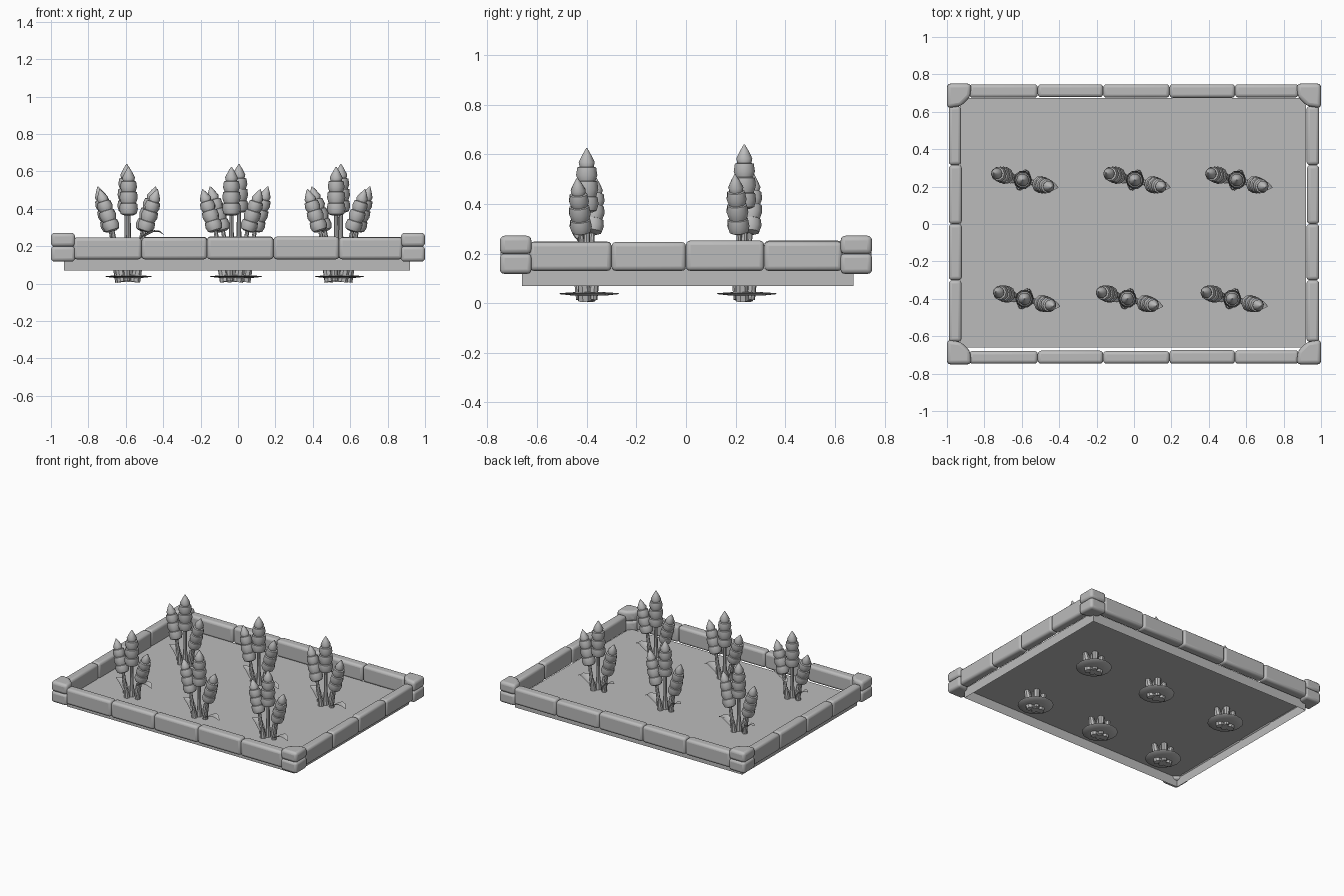
import bpy, bmesh, math, random
from mathutils import Vector, Matrix

random.seed(4)
cube = bpy.data.objects.get("Cube")
if cube:
    bpy.data.objects.remove(cube)

grey = bpy.data.materials.new("plain_grey")
grey.use_nodes = True
GREY = (0.5, 0.5, 0.5, 1)
grey.diffuse_color = GREY
grey.node_tree.nodes["Principled BSDF"].inputs["Base Color"].default_value = GREY


def finish(bm, name, bevel=0, smooth=True):
    """Turn a bmesh into a named object with optional rounded edges."""
    bmesh.ops.recalc_face_normals(bm, faces=bm.faces)
    me = bpy.data.meshes.new(name)
    bm.to_mesh(me)
    bm.free()
    me.materials.append(grey)
    ob = bpy.data.objects.new(name, me)
    bpy.context.collection.objects.link(ob)
    if bevel:
        mod = ob.modifiers.new("rounding", 'BEVEL')
        mod.width, mod.segments = bevel, 3
    if smooth:
        bpy.ops.object.select_all(action='DESELECT')
        ob.select_set(True)
        bpy.context.view_layer.objects.active = ob
        bpy.ops.object.shade_smooth_by_angle(angle=math.radians(40))
    return ob


def prism(points, z0, z1, name, bevel=0):
    bm = bmesh.new()
    base = bm.faces.new([bm.verts.new((x, y, z0)) for x, y in points])
    top = bmesh.ops.extrude_face_region(bm, geom=[base])["geom"]
    verts = [v for v in top if isinstance(v, bmesh.types.BMVert)]
    bmesh.ops.translate(bm, verts=verts, vec=(0, 0, z1 - z0))
    return finish(bm, name, bevel)


def rect(x0, x1, y0, y1):
    return [(x0, y0), (x1, y0), (x1, y1), (x0, y1)]


# Soil tray, open underneath
bm = bmesh.new()
bmesh.ops.create_cube(bm, size=1)
bmesh.ops.transform(bm, verts=bm.verts, matrix=Matrix.Translation((-0.005, 0.007, 0.105))
                    @ Matrix.Diagonal((1.85, 1.335, 0.07, 1)))
bm.faces.ensure_lookup_table()
bmesh.ops.delete(bm, geom=[f for f in bm.faces if f.calc_center_median().z < 0.08], context='FACES_ONLY')
finish(bm, "soil_bed", smooth=False)

# Border stones along the four sides
long_cuts = [-0.88, -0.515, -0.165, 0.19, 0.54, 0.88]
short_cuts = [-0.63, -0.30, 0.0, 0.315, 0.63]
for side in (-1, 1):
    for a, b in zip(long_cuts, long_cuts[1:]):
        inner = 0.68 - random.uniform(0, 0.006)
        y0, y1 = sorted((side * inner, side * 0.747))
        prism(rect(a, b, y0, y1), 0.13, 0.25 + random.uniform(-0.004, 0.003), "long_border_stone", 0.018)
    for a, b in zip(short_cuts, short_cuts[1:]):
        inner = 0.922 + random.uniform(-0.003, 0.003)
        x0, x1 = sorted((side * inner, side * 0.99))
        prism(rect(x0, x1, a, b), 0.13, 0.25 + random.uniform(-0.004, 0.003), "short_border_stone", 0.018)

# Corner posts, two stacked stones each
corner = [(1, 0.75), (0.87, 0.75), (0.875, 0.68), (0.925, 0.63), (1, 0.62)]
for sx in (-1, 1):
    for sy in (-1, 1):
        pts = [(x * sx, y * sy) for x, y in corner]
        prism(pts, 0.118, 0.2, "corner_stone_lower", 0.018)
        prism(pts, 0.197, 0.272, "corner_stone_upper", 0.02)


def lathe(bm, profile, start, end, sides=10):
    """Revolve (radius, height fraction) pairs around the line start-end."""
    start, end = Vector(start), Vector(end)
    axis = end - start
    turn = axis.to_track_quat('Z', 'Y')
    rings = []
    for r, t in profile:
        rings.append([bm.verts.new(start + axis * t + turn @ Vector(
            (r * math.cos(k * math.tau / sides), r * math.sin(k * math.tau / sides), 0)))
            for k in range(sides)])
    for lo, hi in zip(rings, rings[1:]):
        for k in range(sides):
            n = (k + 1) % sides
            bm.faces.new((lo[k], lo[n], hi[n], hi[k]))
    bm.faces.new(rings[0])
    bm.faces.new(rings[-1])


def leaf(bm, path, width):
    """Tapered, folded, arching blade through the path points."""
    rows = []
    for i, p in enumerate(path):
        p = Vector(p)
        w = width * math.sin(math.pi * (0.12 + 0.86 * i / (len(path) - 1)))
        rows.append([bm.verts.new(p + Vector((0.2 * w * s, w * s, 0.35 * w * abs(s)))) for s in (-1, 0, 1)])
    for a, b in zip(rows, rows[1:]):
        for k in range(2):
            bm.faces.new((a[k], a[k + 1], b[k + 1], b[k]))


# Grain head profile: cupped tiers ending in a pointed tip
TIERS = [(0.024, 0), (0.042, 0.03), (0.05, 0.13), (0.046, 0.24),
         (0.04, 0.25), (0.049, 0.36), (0.045, 0.48),
         (0.037, 0.49), (0.045, 0.58), (0.04, 0.7),
         (0.03, 0.71), (0.034, 0.78), (0.018, 0.9), (0.002, 1)]
STALK = [(0.028, 0), (0.025, 0.3), (0.013, 0.6), (0.011, 1)]


def plant(cx, cy, top, leaf_lift):
    at = Matrix.Translation((cx, cy, 0))
    # Heads and stalks fan out along a slight diagonal
    heads, stalks = bmesh.new(), bmesh.new()
    for s in (-1, 0, 1):
        low = 0.28 if s else top - 0.26
        tip = top - 0.12 if s else top
        foot = (s * 0.085, -s * 0.022, low)
        lathe(heads, [(r * (0.92 if s else 1), t) for r, t in TIERS], foot,
              (s * 0.155, -s * 0.038, tip))
        lathe(stalks, STALK, (s * 0.035, -s * 0.008, 0.01), foot, 8)
    for s in (-1, 1):
        lathe(stalks, [(0.018, 0), (0.022, 0.6), (0.01, 1)], (s * 0.008, s * 0.025, 0.015),
              (s * 0.02, s * 0.04, 0.22), 8)
    # Root collar disc
    collar = bmesh.new()
    lathe(collar, [(0.06, 0), (0.115, 0.4), (0.12, 0.7), (0.05, 1)], (0.005, 0.01, 0.03), (0.005, 0.01, 0.045), 16)
    # One drooping leaf and one upright leaf
    blades = bmesh.new()
    z = 0.15 + leaf_lift
    leaf(blades, [(0.05, -0.01, z - 0.01), (0.09, -0.02, z + 0.015), (0.13, -0.03, z + 0.035),
                  (0.165, -0.035, z + 0.035), (0.19, -0.04, z + 0.02)], 0.032)
    leaf(blades, [(-0.03, 0, 0.13), (-0.06, 0.01, 0.17), (-0.09, 0.02, 0.205),
                  (-0.12, 0.025, 0.22), (-0.15, 0.03, 0.225)], 0.032)
    for mesh, name in ((heads, "grain_heads"), (stalks, "grain_stalks"),
                       (collar, "root_collar"), (blades, "grain_leaves")):
        finish(mesh, name).matrix_world = at


for x in (-0.595, 0.005, 0.55):
    plant(x, 0.235, 0.64, 0)
for x, lift in ((-0.585, 0.09), (-0.035, 0), (0.525, 0)):
    plant(x, -0.4, 0.625, lift)
